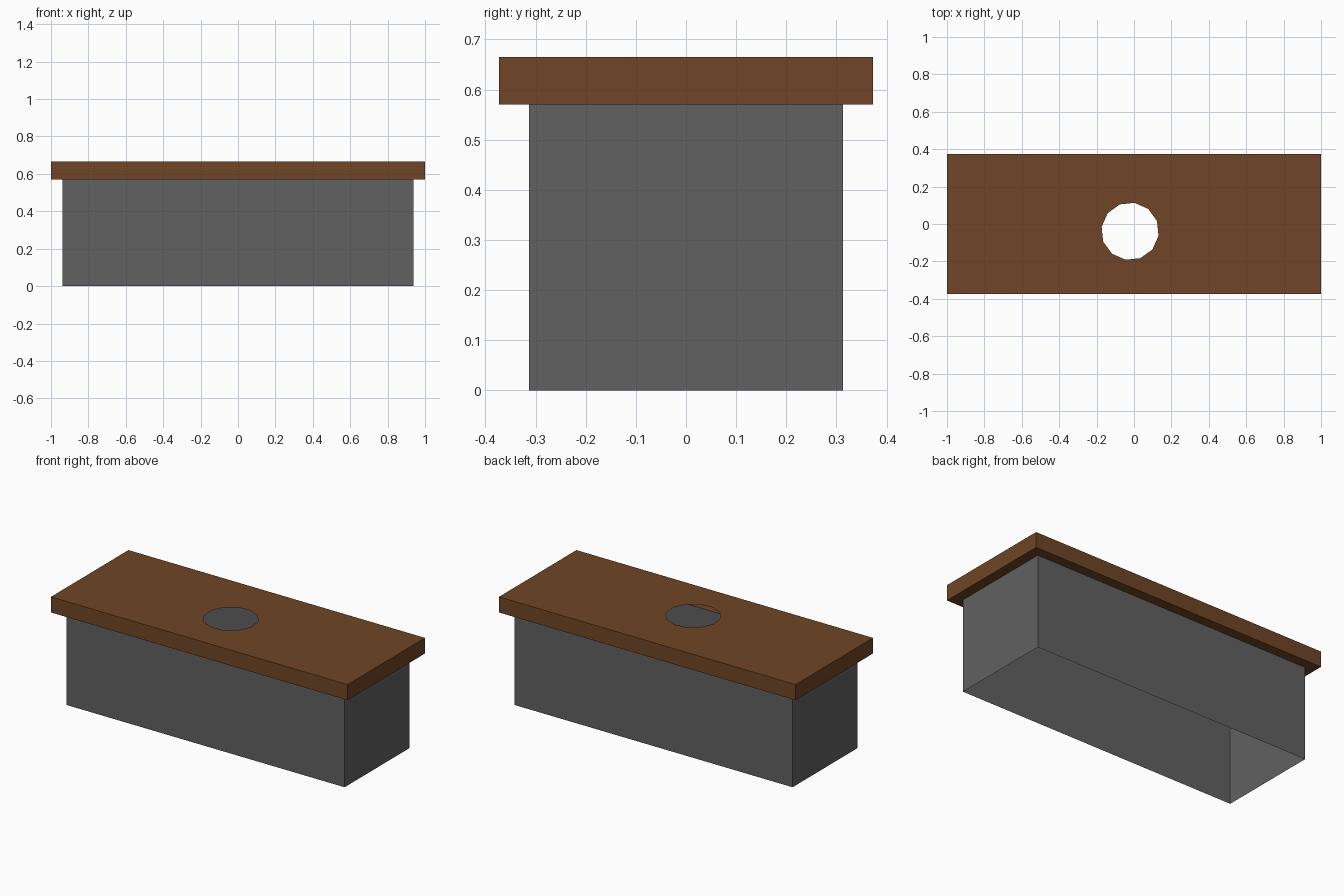
import bpy, bmesh, math

if "Cube" in bpy.data.objects:
    bpy.data.objects.remove(bpy.data.objects["Cube"])

LID_X, LID_Y = 1.0, 0.373
BOX_X, BOX_Y = 0.938, 0.313
Z_LIP, Z_TOP = 0.57, 0.665


def material(name, rgb):
    m = bpy.data.materials.new(name)
    m.diffuse_color = (*rgb, 1)
    m.use_nodes = True
    m.node_tree.nodes["Principled BSDF"].inputs["Base Color"].default_value = m.diffuse_color
    return m


def loop(bm, points, z):
    """Closed loop of edges at height z."""
    v = [bm.verts.new((x, y, z)) for x, y in points]
    e = [bm.edges.new((v[i - 1], v[i])) for i in range(len(v))]
    return v, e


def rect(x, y):
    return [(-x, -y), (x, -y), (x, y), (-x, y)]


def walls(bm, low, high):
    n = len(low)
    for i in range(n):
        j = (i + 1) % n
        bm.faces.new((low[i], low[j], high[j], high[i]))


def fill(bm, edges, up):
    """Fill between an outer and an inner loop, facing up or down."""
    geom = bmesh.ops.triangle_fill(bm, edges=edges, use_beauty=True)["geom"]
    for f in geom:
        if isinstance(f, bmesh.types.BMFace):
            f.normal_update()
            if (f.normal.z > 0) != up:
                f.normal_flip()


def finish(bm, name, mat):
    me = bpy.data.meshes.new(name)
    bm.to_mesh(me)
    bm.free()
    me.materials.append(mat)
    ob = bpy.data.objects.new(name, me)
    bpy.context.collection.objects.link(ob)


brown = material("brown", (0.16, 0.06, 0.019))
grey = material("grey", (0.12, 0.12, 0.12))

# Box: thin walls, open above and below
bm = bmesh.new()
low, _ = loop(bm, rect(BOX_X, BOX_Y), 0)
high, _ = loop(bm, rect(BOX_X, BOX_Y), Z_LIP)
walls(bm, low, high)
finish(bm, "box_walls", grey)

# Lid: hollow shell with a twelve-sided hole on top and a lip underneath
bm = bmesh.new()
low, low_e = loop(bm, rect(LID_X, LID_Y), Z_LIP)
high, high_e = loop(bm, rect(LID_X, LID_Y), Z_TOP)
walls(bm, low, high)
angles = [math.radians(21 + 30 * i) for i in range(12)]
hole = [(-0.021 + 0.154 * math.cos(a), -0.039 + 0.154 * math.sin(a)) for a in angles]
_, hole_e = loop(bm, hole, Z_TOP)
fill(bm, high_e + hole_e, True)
_, lip_e = loop(bm, rect(BOX_X, BOX_Y), Z_LIP)
fill(bm, low_e + lip_e, False)
finish(bm, "lid", brown)
